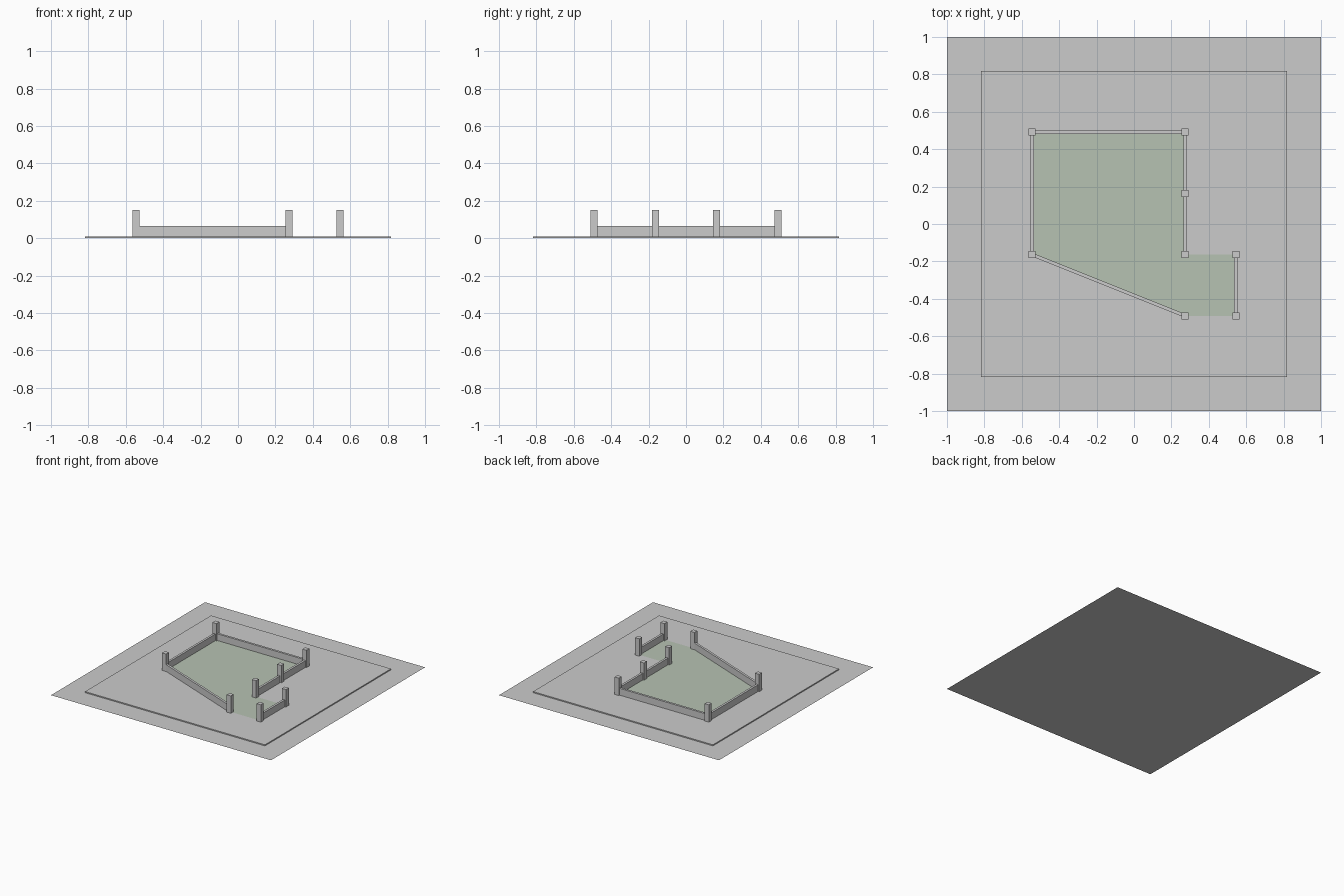
import bpy, bmesh
from math import atan2
from mathutils import Vector

if "Cube" in bpy.data.objects:
    bpy.data.objects.remove(bpy.data.objects["Cube"])

TOP = 0.0091       # top of base slab
POST_W, POST_TOP = 0.0375, 0.152
WALL_T, WALL_TOP = 0.0182, 0.065


def box(name, center, size, z0, z1, angle=0.0):
    """Axis box from z0 to z1, turned about z."""
    bpy.ops.mesh.primitive_cube_add(size=1, location=(center[0], center[1], (z0 + z1) / 2),
                                    rotation=(0, 0, angle))
    ob = bpy.context.object
    ob.name = name
    ob.scale = (size[0], size[1], z1 - z0)
    bpy.ops.object.transform_apply(location=False, rotation=False, scale=True)
    return ob


def sheet(name, points, z):
    """Flat single-face polygon."""
    bm = bmesh.new()
    face = bm.faces.new([bm.verts.new((x, y, z)) for x, y in points])
    face.normal_update()
    if face.normal.z < 0:
        face.normal_flip()
    me = bpy.data.meshes.new(name)
    bm.to_mesh(me)
    bm.free()
    ob = bpy.data.objects.new(name, me)
    bpy.context.collection.objects.link(ob)
    return ob


# Ground sheet and base slab
sheet("ground_sheet", [(-1, -1), (1, -1), (1, 1), (-1, 1)], 0)
box("base_slab", (0, 0), (1.636, 1.636), 0, TOP)

# Outline of the enclosure, starting at the gate post and going round
outline = [(0.273, -0.491), (-0.545, -0.164), (-0.545, 0.491), (0.273, 0.491),
           (0.273, 0.164), (0.273, -0.164), (0.545, -0.164), (0.545, -0.491)]
openings = {5, 7}  # sides without a wall

# Posts and low walls
for i, p in enumerate(outline):
    box(f"post_{i + 1}", p, (POST_W, POST_W), TOP, POST_TOP)
    if i in openings:
        continue
    a, b = Vector(p), Vector(outline[(i + 1) % len(outline)])
    d = b - a
    box(f"wall_{i + 1}", (a + b) / 2, (d.length, WALL_T), TOP, WALL_TOP, atan2(d.y, d.x))

# Tinted floor area inside the outline
floor = sheet("floor_area", outline, TOP + 0.001)
mat = bpy.data.materials.new("floor_green")
mat.diffuse_color = (0.47, 0.54, 0.45, 1)
mat.use_nodes = True
mat.node_tree.nodes["Principled BSDF"].inputs["Base Color"].default_value = mat.diffuse_color
floor.data.materials.append(mat)
